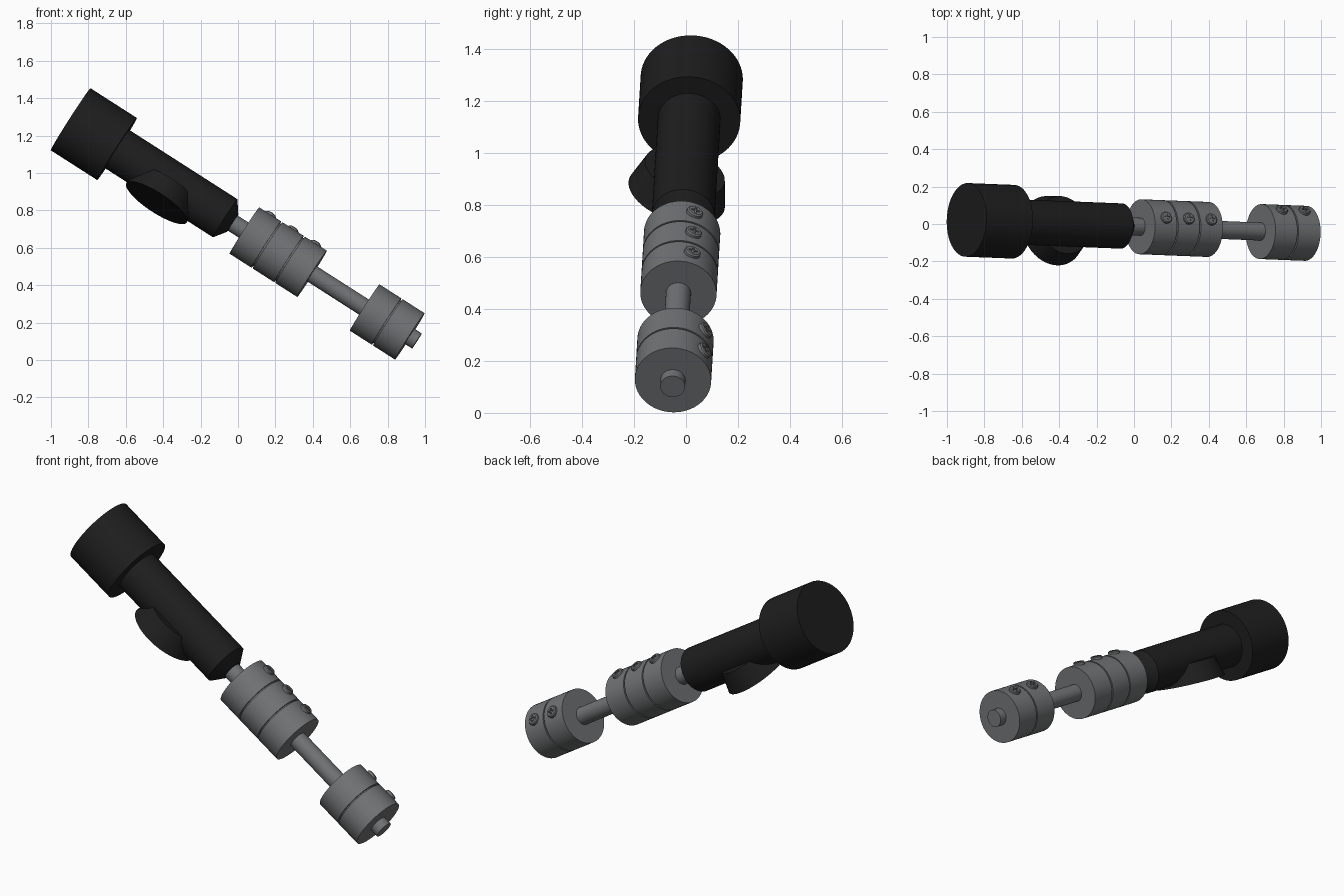
import bpy, bmesh, math
from mathutils import Vector, Matrix

if "Cube" in bpy.data.objects:
    bpy.data.objects.remove(bpy.data.objects["Cube"])

def material(name, rgb):
    m = bpy.data.materials.new(name)
    m.diffuse_color = (*rgb, 1)
    m.use_nodes = True
    m.node_tree.nodes["Principled BSDF"].inputs["Base Color"].default_value = m.diffuse_color
    return m

BLACK = material("matte black", (0.013, 0.013, 0.013))
STEEL = material("grey steel", (0.165, 0.17, 0.175))

# Tool frame: local z runs down the shaft, local x points up, local y to the back
START = Vector((-0.895, 0.022, 1.287))
D = (Vector((0.92, -0.05, 0.125)) - START).normalized()
Y = (Vector((0, 1, 0)) - D * D.y).normalized()
X = Y.cross(D)
if X.z < 0:
    X, Y = -X, -Y
TOOL = Matrix((X, Y, D)).transposed().to_4x4()
TOOL.translation = START
BACK = 1 if Y.y > 0 else -1

def lathe(name, profile, mat, matrix=TOOL, n=64):
    """Turn (radius, height) points about local z, closed at both ends."""
    bm = bmesh.new()
    rings = [[bm.verts.new((r * math.cos(2 * math.pi * i / n), r * math.sin(2 * math.pi * i / n), h))
              for i in range(n)] for r, h in profile]
    for a, b in zip(rings, rings[1:]):
        for i in range(n):
            j = (i + 1) % n
            bm.faces.new((a[i], a[j], b[j], b[i]))
    bm.faces.new(rings[0][::-1])
    bm.faces.new(rings[-1])
    bmesh.ops.recalc_face_normals(bm, faces=bm.faces)
    me = bpy.data.meshes.new(name)
    bm.to_mesh(me)
    bm.free()
    ob = bpy.data.objects.new(name, me)
    bpy.context.collection.objects.link(ob)
    me.materials.append(mat)
    ob.matrix_world = matrix
    bpy.context.view_layer.objects.active = ob
    bpy.ops.object.select_all(action='DESELECT')
    ob.select_set(True)
    bpy.ops.object.shade_smooth_by_angle(angle=math.radians(30))
    return ob

def outward(s, degrees, distance):
    """Frame at shaft position s whose z points away from the shaft."""
    a = math.radians(degrees)
    o = X * math.cos(a) + Y * BACK * math.sin(a)
    m = Matrix((D, o.cross(D), o)).transposed().to_4x4()
    m.translation = START + D * s + o * distance
    return m

# Handle: wide end cap and tapered grip
lathe("handle_cap", [(0.197, 0), (0.197, 0.295)], BLACK)
lathe("handle_grip", [(0.121, 0.28), (0.121, 0.982), (0.055, 1.03)], BLACK)

# Flared button under the grip
lathe("flared_button", [(0.160, 0), (0.193, 0.113)], BLACK, outward(0.63, 196, 0.02))

# Shaft through both weights
lathe("shaft", [(0.048, 1.0), (0.048, 2.2)], STEEL)

def bar(bm, sx, sy):
    bmesh.ops.create_cube(bm, size=1, matrix=Matrix.Diagonal((sx, sy, 0.012, 1)))

def screw(name, s, degrees):
    """Screw head with a cross-shaped slot."""
    m = outward(s, degrees, 0.13)
    head = lathe(name, [(0.032, 0), (0.032, 0.026), (0.027, 0.031)], STEEL, m, 24)
    for k, size in enumerate(((0.036, 0.009), (0.009, 0.036))):
        bm = bmesh.new()
        bar(bm, *size)
        me = bpy.data.meshes.new("slot_cutter")
        bm.to_mesh(me)
        bm.free()
        cutter = bpy.data.objects.new("slot_cutter", me)
        bpy.context.collection.objects.link(cutter)
        cutter.matrix_world = m @ Matrix.Translation((0, 0, 0.031))
        cutter.hide_render = True
        cutter.hide_set(True)
        mod = head.modifiers.new("slot", 'BOOLEAN')
        mod.operation = 'DIFFERENCE'
        mod.object = cutter

# Ring weights, each with one screw; thin grooves between neighbours
def weight(name, start, count, degrees):
    pitch, gap = 0.1432, 0.004
    profile = []
    for i in range(count):
        a, b = start + i * pitch, start + (i + 1) * pitch
        lo = a + (gap if i else 0)
        hi = b - (gap if i < count - 1 else 0)
        if i:
            profile.append((0.135, lo))
        profile += [(0.147, lo), (0.147, hi)]
        if i < count - 1:
            profile.append((0.135, hi))
        screw(f"{name}_screw_{i + 1}", (a + b) / 2, degrees)
    lathe(name, profile, STEEL)

weight("upper_weight", 1.104, 3, 20)
weight("lower_weight", 1.868, 2, 52)
